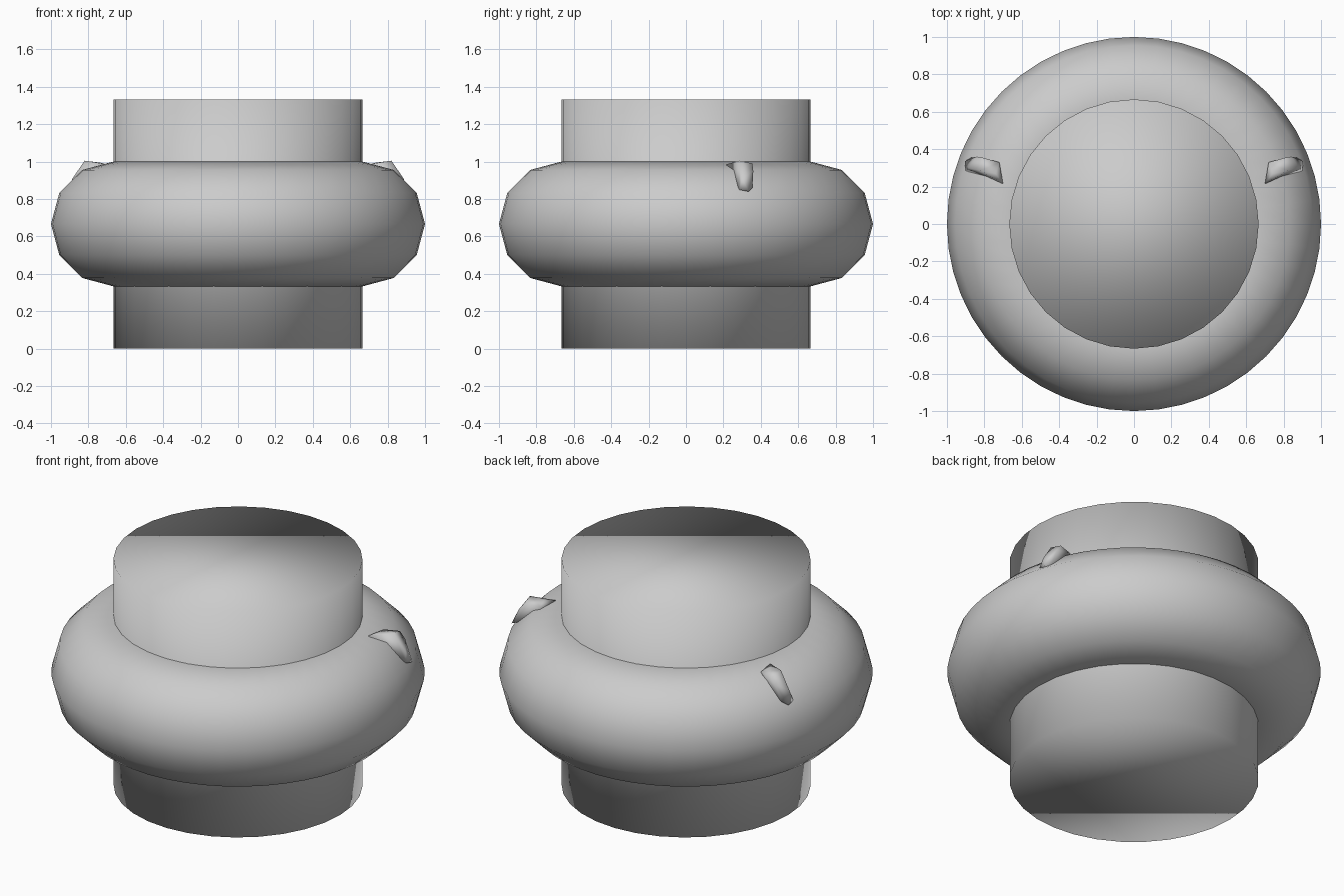
import bpy, bmesh

if "Cube" in bpy.data.objects:
    bpy.data.objects.remove(bpy.data.objects["Cube"])

def smooth(name):
    ob = bpy.context.object
    ob.name = name
    bpy.ops.object.shade_smooth()
    return ob

# Central drum, smooth shaded across its caps
bpy.ops.mesh.primitive_cylinder_add(vertices=32, radius=0.6667, depth=1.3333, location=(0, 0, 0.6667))
smooth("drum")

# Rounded ring around the drum
bpy.ops.mesh.primitive_torus_add(major_radius=0.6667, minor_radius=0.3333,
                                 major_segments=48, minor_segments=12, location=(0, 0, 0.6667))
smooth("ring")

# Small bent nubs poking out of the ring, mirrored left and right
NUB = [(0.70, 0.215, 0.985), (0.72, 0.33, 0.985), (0.74, 0.27, 0.995),
       (0.82, 0.285, 1.005), (0.81, 0.355, 0.99), (0.84, 0.36, 0.95),
       (0.905, 0.335, 0.84), (0.90, 0.285, 0.85), (0.885, 0.30, 0.91),
       (0.87, 0.355, 0.86), (0.75, 0.30, 0.90)]

def nub(name, side):
    bm = bmesh.new()
    for x, y, z in NUB:
        bm.verts.new((side * x, y, z))
    res = bmesh.ops.convex_hull(bm, input=bm.verts[:])
    loose = [v for v in bm.verts if not v.link_faces]
    bmesh.ops.delete(bm, geom=loose, context='VERTS')
    bmesh.ops.recalc_face_normals(bm, faces=bm.faces[:])
    for f in bm.faces:
        f.smooth = True
    me = bpy.data.meshes.new(name)
    bm.to_mesh(me)
    bm.free()
    bpy.context.collection.objects.link(bpy.data.objects.new(name, me))

nub("right_nub", 1)
nub("left_nub", -1)
